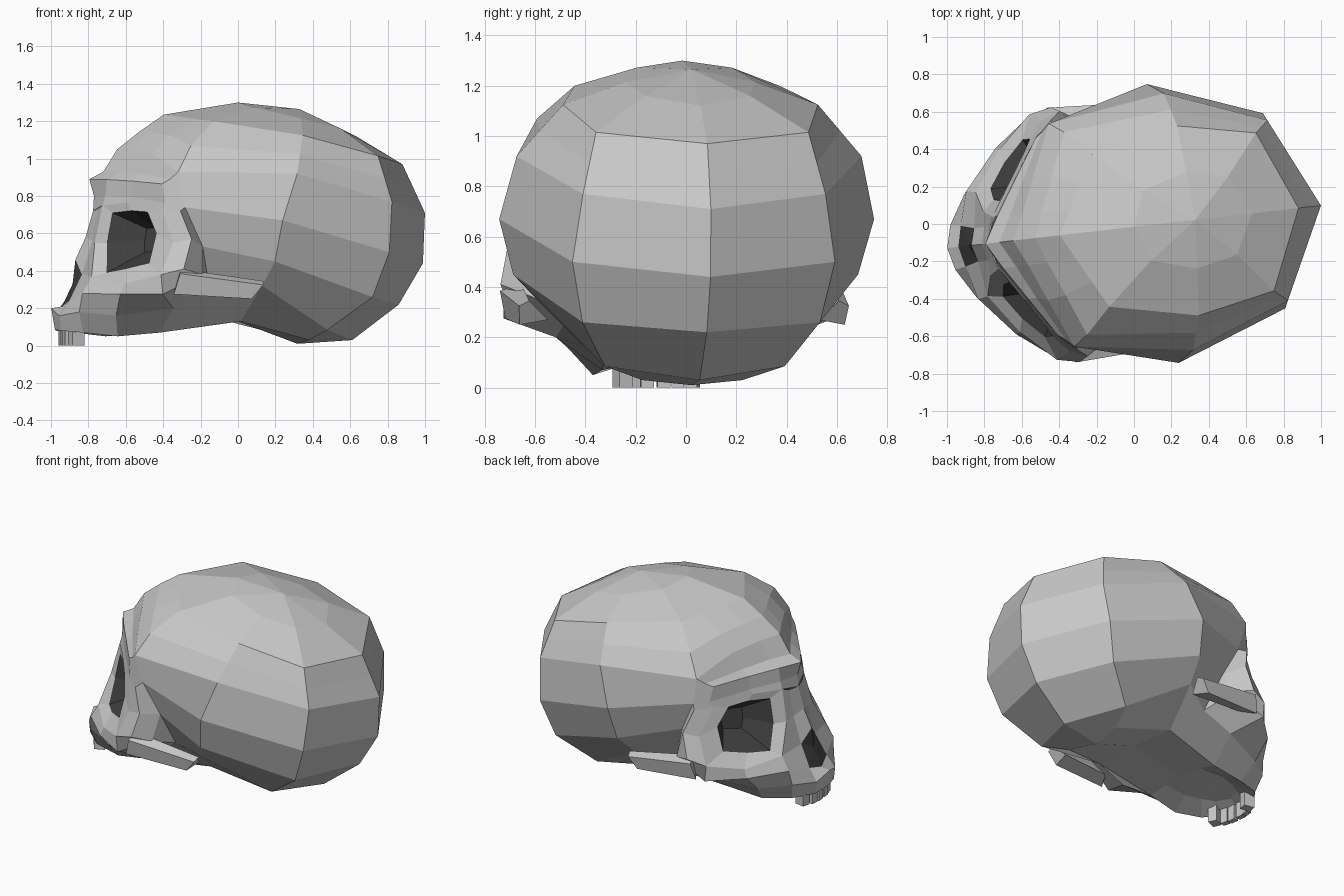
import bpy, bmesh, math
from mathutils import Vector

if "Cube" in bpy.data.objects:
    bpy.data.objects.remove(bpy.data.objects["Cube"])

YAW = math.radians(6.5)          # the head is turned slightly


def material(name, c):
    m = bpy.data.materials.new(name)
    m.diffuse_color = (c, c, c, 1)
    m.use_nodes = True
    m.node_tree.nodes["Principled BSDF"].inputs["Base Color"].default_value = m.diffuse_color
    return m


BONE, HOLLOW = material("bone grey", 0.58), material("hollow dark grey", 0.05)


def poly(bm, pts, mat=0):
    f = bm.faces.new([bm.verts.new(p) for p in pts])
    f.material_index = mat


def loft(bm, rows, mat=0, closed=False):
    """Skin rows of points with quads."""
    for a, b in zip(rows, rows[1:]):
        n = len(a)
        for i in range(n if closed else n - 1):
            j = (i + 1) % n
            poly(bm, [a[i], a[j], b[j], b[i]], mat)


def mix(a, b, t):
    return tuple(Vector(a).lerp(Vector(b), t))


def finish(bm, name):
    """Mirror the half, weld it, and make an object."""
    dup = bmesh.ops.duplicate(bm, geom=bm.verts[:] + bm.edges[:] + bm.faces[:])["geom"]
    for v in dup:
        if isinstance(v, bmesh.types.BMVert):
            v.co.y *= -1
    bmesh.ops.remove_doubles(bm, verts=bm.verts[:], dist=0.002)
    bmesh.ops.recalc_face_normals(bm, faces=bm.faces[:])
    me = bpy.data.meshes.new(name)
    bm.to_mesh(me)
    bm.free()
    me.materials.append(BONE)
    me.materials.append(HOLLOW)
    ob = bpy.data.objects.new(name, me)
    bpy.context.collection.objects.link(ob)
    ob.rotation_euler.z = YAW
    ob.location.y = -0.015
    return ob


bm = bmesh.new()

# Cranium: tilted rings, each from the front to the back
pole = (.33, 0, 1.265)
r1 = [(0, 0, 1.30), (.07, .19, 1.272), (.31, .26, 1.215), (.53, .21, 1.16), (.635, 0, 1.12)]
r2 = [(-.4, 0, 1.235), (-.18, .41, 1.2), (.29, .51, 1.125), (.705, .425, 1.015), (.885, 0, .97)]
r3 = [(-.39, .6, .93), (.24, .69, .92), (.773, .485, .77), (1.006, 0, .71)]
r4 = [(-.35, .57, .74), (.155, .75, .67), (.754, .525, .5), (.995, 0, .44)]
r5 = [(-.25, .53, .53), (.12, .69, .45), (.67, .475, .26), (.865, 0, .22)]
r6 = [(-.2, .42, .30), (.067, .56, .32), (.44, .36, .085), (.615, 0, .03)]
corner = (-.315, .545, 1.07)
mid = [corner] + [mix(a, b, .5) for a, b in zip(r2[2:], r3[1:])]
loft(bm, [[pole] * 5, r1, r2])
loft(bm, [r2[1:], mid, r3, r4, r5, r6])

# Eye socket loops, from the inner top corner outwards and round
rim = [(-.745, .14, .75), (-.63, .32, .765), (-.47, .53, .73), (-.42, .62, .55),
       (-.49, .66, .38), (-.67, .49, .33), (-.82, .28, .37), (-.79, .17, .55)]
hole = [(-.70, .22, .71), (-.61, .34, .722), (-.54, .46, .715), (-.50, .53, .6),
        (-.54, .53, .44), (-.65, .42, .41), (-.74, .29, .39), (-.73, .23, .55)]
deep = Vector((-.40, .28, .57))
back = [mix(p, deep, .6) for p in hole]
loft(bm, [rim, hole], closed=True)
loft(bm, [hole, back], 1, closed=True)
poly(bm, back, 1)

# Forehead and brow
top = [mix(r2[0], r2[1], t) for t in (0, .3, .65, 1)]
bulge = [(-.53, 0, 1.145), (-.48, .14, 1.14), (-.405, .32, 1.125), corner]
f0 = [(-.65, 0, 1.05), (-.585, .14, 1.045), (-.50, .34, 1.025), r3[0]]
f1 = [(-.725, 0, .93), (-.65, .14, .93), (-.56, .32, .92), (-.43, .56, .89)]
f2 = [(-.8, 0, .89), (-.72, .14, .888), (-.605, .32, .88), (-.47, .53, .865)]
f3 = [(-.775, 0, .80), (-.73, .14, .80), (-.615, .32, .795), (-.455, .55, .765)]
nasion = (-.78, 0, .72)
loft(bm, [top, bulge, f0, f1, f2, f3, [nasion] + rim[:3]])

# Outer eye ridge running back to the temple
ridge = [(-.38, .615, .72), (-.325, .66, .57), (-.37, .685, .41)]
temple = [r4[0], r5[0], (-.26, .62, .38)]
loft(bm, [rim[2:5], ridge, temple])
poly(bm, [f0[3], f1[3], f2[3], f3[3], rim[2], ridge[0], r4[0]])
poly(bm, [r5[0], temple[2], r6[0]])

# Nose bridge and nose hollow
tip, wing, sill, spine = (-.875, 0, .46), (-.85, .09, .38), (-.92, .11, .24), (-.945, 0, .21)
loft(bm, [[nasion, (-.765, .08, .73), rim[0]],
          [(-.82, 0, .58), (-.795, .09, .56), rim[7]],
          [tip, wing, rim[6]]])
pit = (-.89, 0, .33)
for a, b in ((tip, wing), (wing, sill), (sill, spine)):
    poly(bm, [a, b, pit], 1)

# Upper jaw and cheek
m1 = [spine, sill, (-.87, .29, .28), (-.69, .5, .275), (-.48, .66, .275)]
m2 = [(-1.005, 0, .2), (-.975, .12, .16), (-.885, .27, .18), (-.70, .38, .16), (-.40, .46, .2)]
m3 = [(-.985, 0, .085), (-.965, .12, .08), (-.86, .23, .07), (-.68, .28, .05), (-.45, .27, .07)]
loft(bm, [[wing, rim[6], rim[5], rim[4]], m1[1:]])
loft(bm, [m1, m2, m3])
poly(bm, [rim[4], ridge[2], temple[2], m1[4]])
loft(bm, [[m1[4], m2[4]], [temple[2], r6[0]]])

# Palate and skull base
palate = [(-.88, 0, .12), (-.84, .09, .12), (-.76, .13, .12), (-.64, .16, .11), (-.45, .15, .1)]
loft(bm, [m3, palate])
loft(bm, [palate, [(p[0], 0, p[2]) for p in palate]])
b1 = [(0, 0, .13), (-.02, .3, .13), r6[1]]
b2 = [(.32, 0, .01), (.36, .2, .03), r6[2]]
poly(bm, [(-.45, 0, .1), palate[4], m3[4], b1[1], b1[0]])
poly(bm, [m3[4], m2[4], r6[0], r6[1], b1[1]])
loft(bm, [b1, b2])
poly(bm, [b2[0], b2[1], r6[2], r6[3]])
finish(bm, "skull")

# Cheekbone arches, tapering back into the cranium
bm = bmesh.new()
front = [(-.38, .60, .41), (-.39, .685, .385), (-.42, .66, .275), (-.36, .57, .30)]
rear = [(.07, .62, .345), (.06, .66, .325), (.0, .65, .25), (.03, .54, .27)]
loft(bm, [front, rear], closed=True)
poly(bm, front)
poly(bm, rear)
finish(bm, "cheekbone_arches")

# Upper teeth: two slim and one broad on each side
bm = bmesh.new()
for u, v, du, w, turn in ((-.940, .033, .018, .026, 0), (-.93, .089, .018, .024, .2),
                          (-.885, .138, .035, .028, .3)):
    ring = []
    for z in (0, .11):
        c, s = math.cos(turn), math.sin(turn)
        ring.append([(u + a * du * c + b * w * s, v - a * du * s + b * w * c, z)
                     for a, b in ((-1, -1), (1, -1), (1, 1), (-1, 1))])
    loft(bm, ring, closed=True)
    poly(bm, ring[0])
    poly(bm, ring[1])
finish(bm, "upper_teeth")
